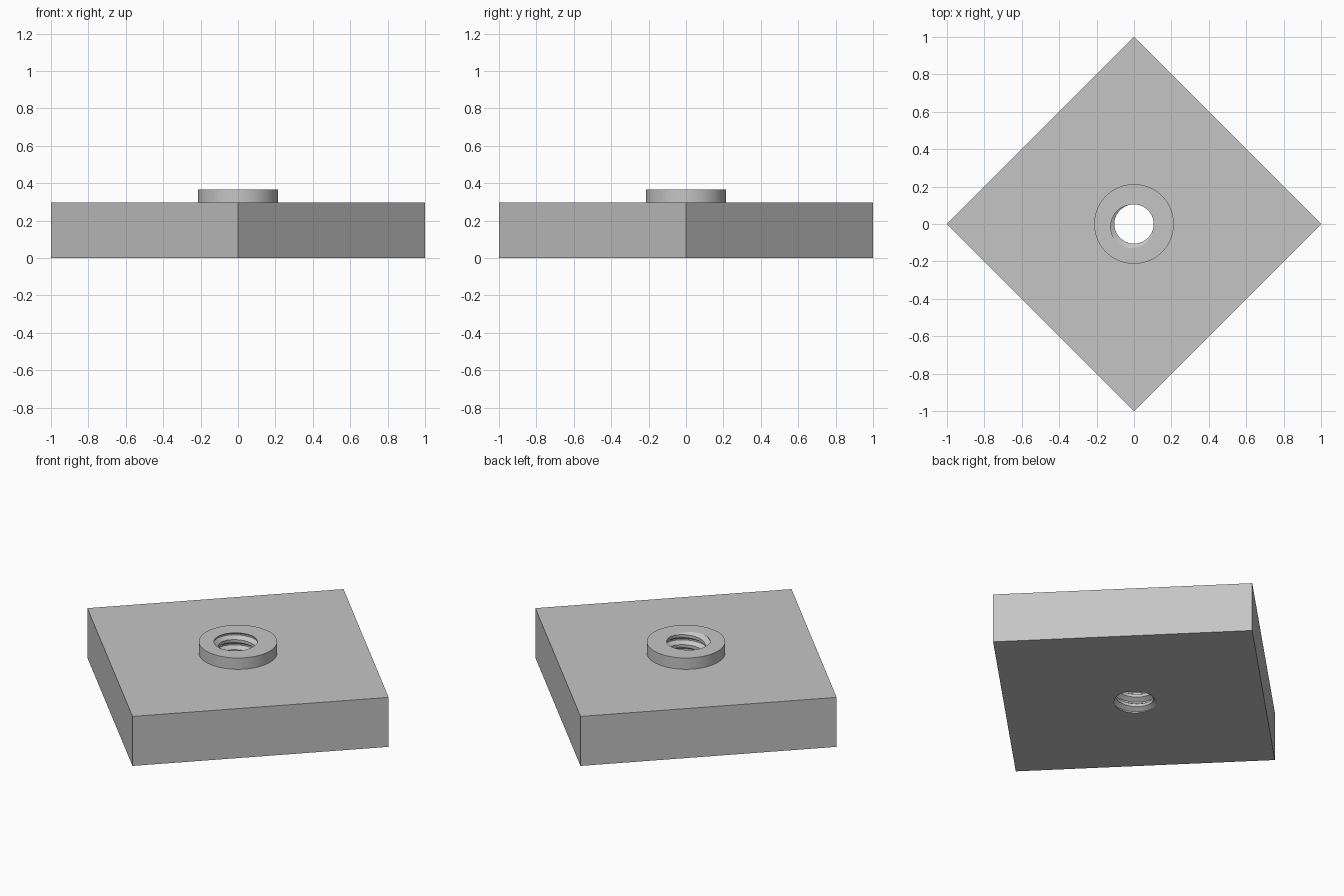
import bpy
import bmesh
from math import cos, sin, tau

PLATE_Z, TOP_Z = 0.297, 0.365
COLLAR_R = 0.213
MINOR_R, MAJOR_R, PITCH = 0.105, 0.131, 0.06
SEGMENTS = 96

cube = bpy.data.objects.get("Cube")
if cube:
    bpy.data.objects.remove(cube, do_unlink=True)

steel = bpy.data.materials.new("plain grey")
steel.use_nodes = True
grey = (0.56, 0.56, 0.56, 1)
steel.diffuse_color = grey
steel.node_tree.nodes["Principled BSDF"].inputs["Base Color"].default_value = grey


def revolve(name, profile):
    """Skin the (radius, z) profile that is given for each angle."""
    bm = bmesh.new()
    columns = []
    for i in range(SEGMENTS + 1):
        a = tau * i / SEGMENTS
        columns.append([bm.verts.new((r * cos(a), r * sin(a), z)) for r, z in profile(a)])
    for left, right in zip(columns, columns[1:]):
        for k in range(len(left) - 1):
            bm.faces.new((left[k], right[k], right[k + 1], left[k + 1]))
    bmesh.ops.remove_doubles(bm, verts=bm.verts, dist=0.00005)
    mesh = bpy.data.meshes.new(name)
    bm.to_mesh(mesh)
    bm.free()
    mesh.materials.append(steel)
    obj = bpy.data.objects.new(name, mesh)
    bpy.context.collection.objects.link(obj)
    bpy.ops.object.select_all(action='DESELECT')
    obj.select_set(True)
    bpy.context.view_layer.objects.active = obj
    bpy.ops.object.shade_smooth_by_angle(angle=0.5)
    return obj


# Thread start, so the groove runs out at the front of the top rim
OFFSET = 0.5 + 0.65 - TOP_Z / PITCH


def bore_radius(a, z):
    phase = (z / PITCH - a / tau + OFFSET) % 1
    t = (0.35 - abs(phase - 0.5)) / 0.28
    return MINOR_R + (MAJOR_R - MINOR_R) * min(1, max(0, t))


def square_radius(a):
    return 1 / (abs(cos(a)) + abs(sin(a)))


# Square plate standing corner to the front
def plate_profile(a):
    edge = square_radius(a)
    return [(bore_radius(a, 0), 0), (edge, 0), (edge, PLATE_Z), (COLLAR_R, PLATE_Z)]


# Raised round collar
def collar_profile(a):
    return [(COLLAR_R, PLATE_Z), (COLLAR_R, TOP_Z), (bore_radius(a, TOP_Z), TOP_Z)]


# Helical thread, cut off flush at both ends
def thread_profile(a):
    rows = []
    for turn in range(-8, 4):
        for step in (0.15, 0.43, 0.57, 0.85):
            z = PITCH * (turn + step + a / tau - OFFSET)
            rows.append(min(TOP_Z, max(0, z)))
    for turn in range(4, 9):
        rows.append(min(TOP_Z, max(0, PITCH * (turn + a / tau - OFFSET))))
    rows = [0] + sorted(rows) + [TOP_Z]
    return [(bore_radius(a, z), z) for z in reversed(rows)]


revolve("plate", plate_profile)
revolve("collar", collar_profile)
revolve("threaded_hole", thread_profile)
